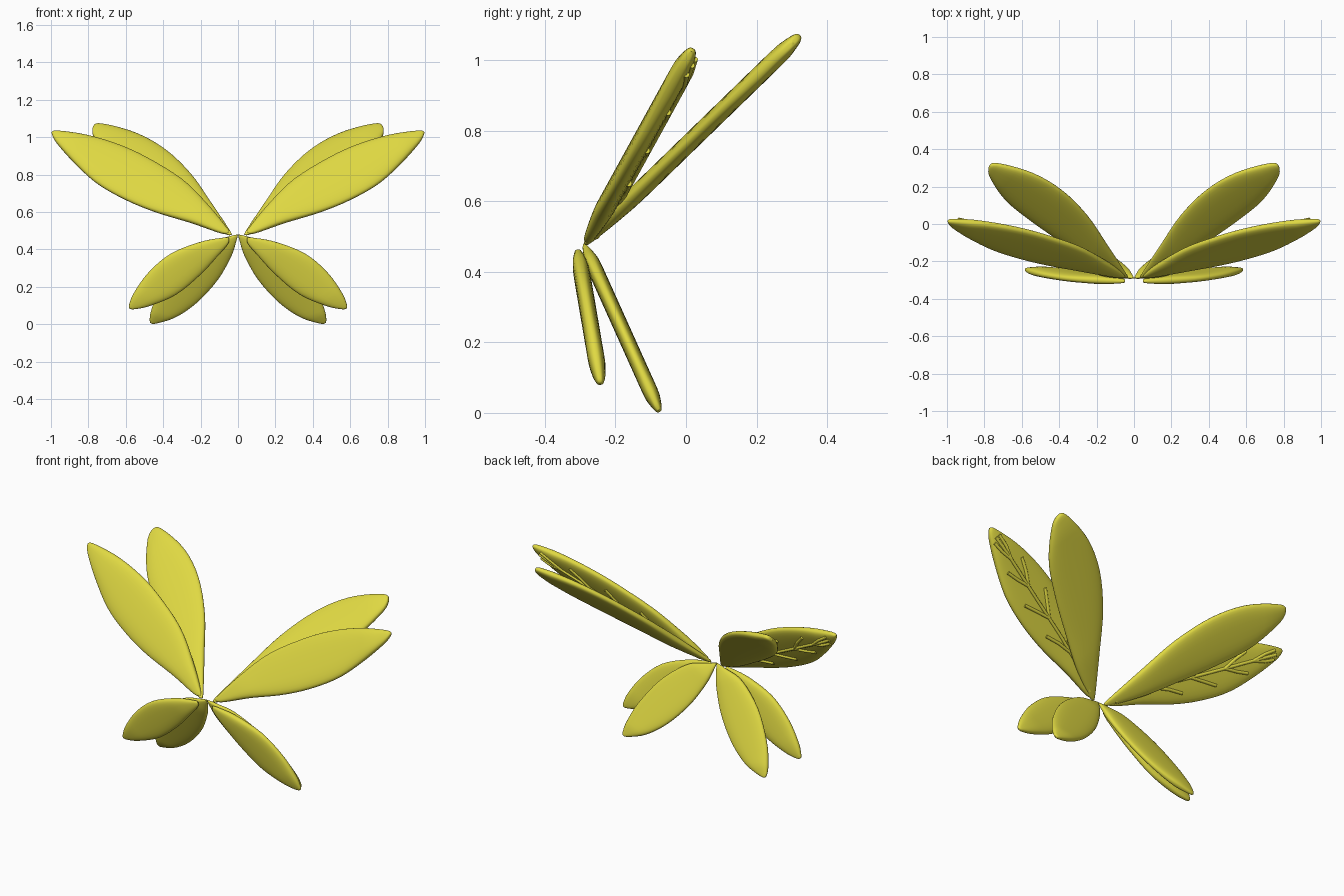
import bpy, math
from mathutils import Vector

if "Cube" in bpy.data.objects:
    bpy.data.objects.remove(bpy.data.objects["Cube"])

yellow = bpy.data.materials.new("wing_yellow")
yellow.diffuse_color = (0.74, 0.69, 0.055, 1)
yellow.use_nodes = True
yellow.node_tree.nodes["Principled BSDF"].inputs["Base Color"].default_value = yellow.diffuse_color

POWER = 2.6      # roundness of the wing cross-section


def spline(pts, t):
    """Smooth curve through 2D points, t from 0 to 1."""
    n = len(pts) - 1
    i = min(int(t * n), n - 1)
    f = t * n - i
    p = [Vector(pts[min(max(j, 0), n)]) for j in range(i - 1, i + 3)]
    return 0.5 * (2 * p[1] + (p[2] - p[0]) * f
                  + (2 * p[0] - 5 * p[1] + 4 * p[2] - p[3]) * f ** 2
                  + (3 * p[1] - p[0] - 3 * p[2] + p[3]) * f ** 3)


def wing_surface(root, tip, upper, lower, base_y, lean, thick):
    """Return f(t, s, side): a point on the leaf, s across (-1..1)."""
    up, lo = [root] + upper + [tip], [root] + lower + [tip]
    normal = Vector((0, 1, -lean)).normalized()

    def point(t, s, side):
        a, b = spline(up, t), spline(lo, t)
        c = (a + b) / 2 + (a - b) / 2 * s
        h = thick * min(1, (a - b).length / 0.13) ** 0.6
        h *= max(0, 1 - abs(s) ** POWER) ** (1 / POWER)
        return Vector((c.x, base_y + lean * (c.y - root[1]), c.y)) + normal * h * side
    return point


def build_wing(name, surf, stations=44, around=28):
    verts, faces = [], []
    for i in range(1, stations):
        t = 0.5 - 0.5 * math.cos(math.pi * i / stations)
        for j in range(around):
            a = 2 * math.pi * j / around
            s = math.copysign(abs(math.cos(a)) ** (2 / POWER), math.cos(a))
            verts.append(surf(t, s, 1 if math.sin(a) >= 0 else -1))
    rings = stations - 1
    for i in range(rings - 1):
        for j in range(around):
            k = (j + 1) % around
            faces.append((i * around + j, i * around + k,
                          (i + 1) * around + k, (i + 1) * around + j))
    # close root and tip
    verts += [surf(0, 0, 1), surf(1, 0, 1)]
    r, e, last = len(verts) - 2, len(verts) - 1, (rings - 1) * around
    for j in range(around):
        k = (j + 1) % around
        faces += [(r, k, j), (e, last + j, last + k)]
    # outward winding for the right wing, reversed for its mirror twin
    for side, sign in (("right", 1), ("left", -1)):
        mesh = bpy.data.meshes.new(f"{name}_{side}")
        mesh.from_pydata([(v.x * sign, v.y, v.z) for v in verts], [],
                         [f if sign < 0 else f[::-1] for f in faces])
        mesh.materials.append(yellow)
        obj = bpy.data.objects.new(f"{name}_{side}", mesh)
        bpy.context.collection.objects.link(obj)
        volume = sum(p.center.dot(p.normal) * p.area for p in mesh.polygons)
        if volume < 0:
            mesh.flip_normals()
        mesh.shade_smooth()


def build_veins(surf):
    """Raised stem and paired branches on the back of the wing."""
    paths = [[(0.14 + 0.08 * i, 0) for i in range(10)]]
    for t in (0.32, 0.47, 0.62, 0.75):
        for s in (-0.55, 0.55):
            paths.append([(t, 0), (t + 0.05, s / 2), (t + 0.10, s)])
    for side, sign in (("right", 1), ("left", -1)):
        curve = bpy.data.curves.new(f"wing_veins_{side}", 'CURVE')
        curve.dimensions = '3D'
        curve.bevel_depth = 0.009
        curve.bevel_resolution = 2
        curve.use_fill_caps = True
        curve.materials.append(yellow)
        for path in paths:
            sp = curve.splines.new('POLY')
            sp.points.add(len(path) - 1)
            for p, (t, s) in zip(sp.points, path):
                v = surf(t, s, 1)
                p.co = (v.x * sign, v.y, v.z, 1)
        obj = bpy.data.objects.new(f"wing_veins_{side}", curve)
        bpy.context.collection.objects.link(obj)


# front upper wings, with veins behind
front_upper = wing_surface(
    (0.045, 0.488), (0.998, 1.025),
    [(0.06, 0.515), (0.145, 0.62), (0.28, 0.76), (0.44, 0.865),
     (0.60, 0.945), (0.785, 1.005), (0.96, 1.033)],
    [(0.09, 0.487), (0.25, 0.543), (0.44, 0.60), (0.60, 0.665),
     (0.75, 0.75), (0.865, 0.853), (0.97, 0.97)],
    -0.28, 0.55, 0.028)
build_wing("front_upper_wing", front_upper)
build_veins(front_upper)

# rear upper wings
build_wing("rear_upper_wing", wing_surface(
    (0.033, 0.48), (0.778, 1.05),
    [(0.05, 0.51), (0.145, 0.65), (0.25, 0.80), (0.385, 0.93),
     (0.545, 1.02), (0.735, 1.07)],
    [(0.07, 0.485), (0.23, 0.565), (0.38, 0.66), (0.54, 0.766),
     (0.685, 0.88), (0.77, 1.0)],
    -0.285, 1.03, 0.025))

# front lower wings
build_wing("front_lower_wing", wing_surface(
    (0.048, 0.462), (0.582, 0.085),
    [(0.08, 0.462), (0.20, 0.44), (0.36, 0.377), (0.48, 0.275),
     (0.556, 0.168), (0.582, 0.105)],
    [(0.053, 0.43), (0.107, 0.365), (0.20, 0.265), (0.33, 0.158),
     (0.47, 0.098), (0.555, 0.08)],
    -0.307, -0.17, 0.024))

# rear lower wings, meeting in the middle
build_wing("rear_lower_wing", wing_surface(
    (0.0, 0.48), (0.47, 0.008),
    [(0.06, 0.465), (0.18, 0.43), (0.32, 0.32), (0.42, 0.18),
     (0.462, 0.08), (0.472, 0.03)],
    [(0.01, 0.44), (0.037, 0.36), (0.107, 0.238), (0.214, 0.12),
     (0.33, 0.04), (0.44, 0.004)],
    -0.29, -0.45, 0.022))
